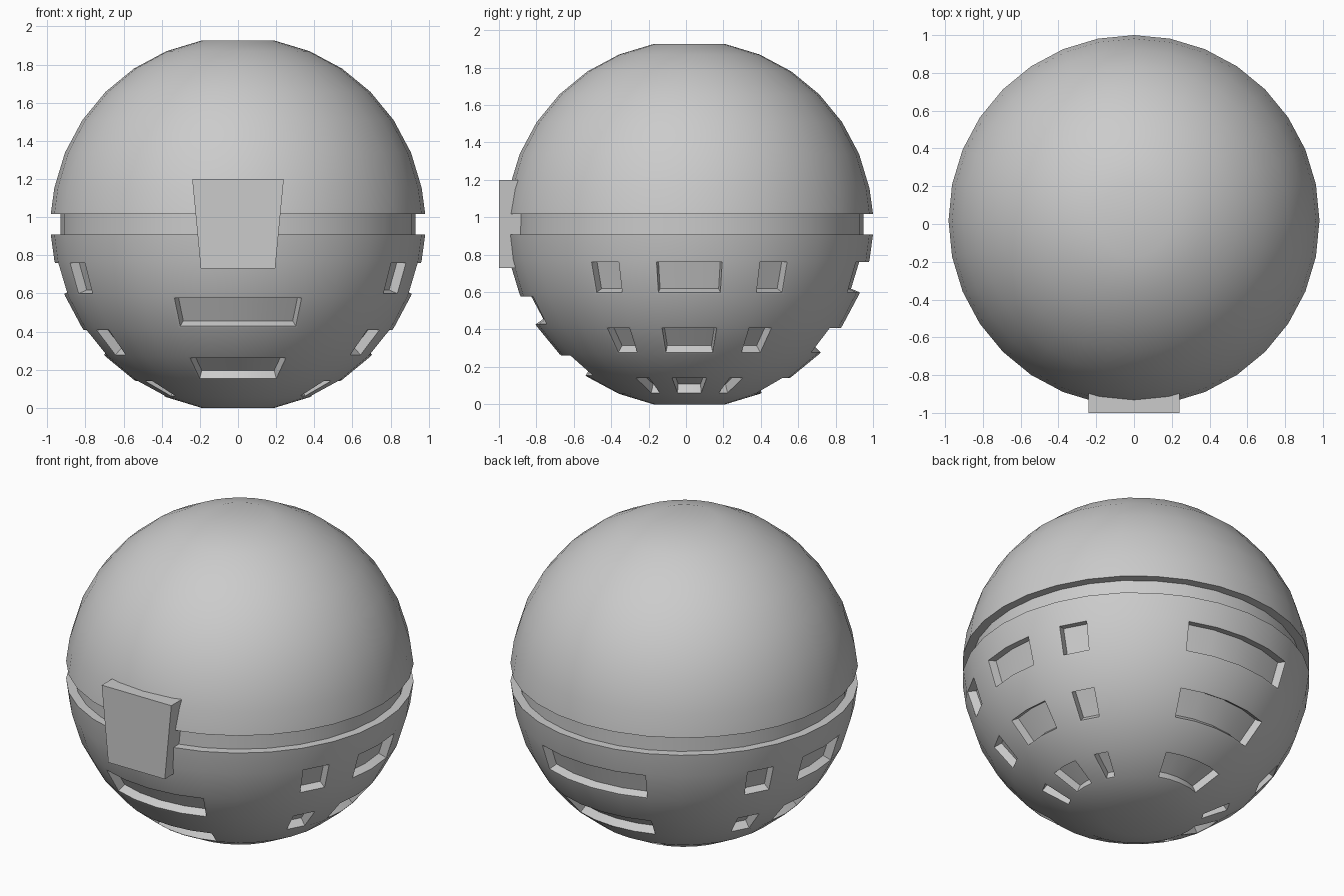
import bpy, bmesh, math
from mathutils import Vector

if "Cube" in bpy.data.objects:
    bpy.data.objects.remove(bpy.data.objects["Cube"])

R, SEG = 0.982, 32
CENTER = Vector((0, 0.018, 0.963))
STEP = math.radians(11.25)

grey = bpy.data.materials.new("plain grey")
grey.diffuse_color = (0.6, 0.6, 0.6, 1)
grey.use_nodes = True
grey.node_tree.nodes["Principled BSDF"].inputs["Base Color"].default_value = grey.diffuse_color


def finish(name, bm):
    bmesh.ops.recalc_face_normals(bm, faces=bm.faces)
    mesh = bpy.data.meshes.new(name)
    bm.to_mesh(mesh)
    bm.free()
    mesh.materials.append(grey)
    ob = bpy.data.objects.new(name, mesh)
    bpy.context.collection.objects.link(ob)
    bpy.ops.object.select_all(action='DESELECT')
    ob.select_set(True)
    bpy.context.view_layer.objects.active = ob
    bpy.ops.object.shade_smooth_by_angle(angle=math.radians(30))
    return ob


# Sphere profile (radius, height): flat poles, recessed belt around the equator
upper = [(R * math.cos(i * STEP), R * math.sin(i * STEP)) for i in range(7, 0, -1)]
belt = [(R, 0.054), (0.93, 0.054), (0.93, -0.054), (R, -0.054)]
profile = upper + belt + [(r, -z) for r, z in reversed(upper)]

bm = bmesh.new()
rings = [[bm.verts.new(CENTER + Vector((r * math.cos(k * STEP), r * math.sin(k * STEP), z)))
          for k in range(SEG)] for r, z in profile]
cells = {}
for i in range(len(rings) - 1):
    for k in range(SEG):
        n = (k + 1) % SEG
        cells[i, k] = bm.faces.new((rings[i][k], rings[i + 1][k], rings[i + 1][n], rings[i][n]))
bm.faces.new(rings[0])
bm.faces.new(rings[-1])

# Window openings: cells picked by row below the belt and by segment
first = len(upper) + len(belt)          # first ring row below the equator band
side = [-3, -1, 0, 2]                   # small, double, small
wide = [-2, -1, 0, 1]
windows = []
for row in (0, 2, 4):
    for middle, cols in ((0, side), (16, side), (8, wide)):
        windows += [cells[first + row, (middle + c) % SEG] for c in cols]
for row in (1, 3):
    windows += [cells[first + row, (24 + c) % SEG] for c in wide]

bmesh.ops.recalc_face_normals(bm, faces=bm.faces)
bmesh.ops.inset_region(bm, faces=windows, thickness=0.012, use_even_offset=True)
bmesh.ops.inset_region(bm, faces=windows, thickness=0.001, use_even_offset=True)
for v in {v for f in windows for v in f.verts}:
    v.co -= (v.co - CENTER).normalized() * 0.05
finish("sphere_shell", bm)

# Tapered front latch plate
bm = bmesh.new()
loops = [[bm.verts.new((x, y, z)) for x, z in
          ((-0.195, 0.73), (0.195, 0.73), (0.24, 1.2), (-0.24, 1.2))] for y in (-1.0, -0.87)]
bm.faces.new(loops[0])
bm.faces.new(loops[1])
for a in range(4):
    b = (a + 1) % 4
    bm.faces.new((loops[0][a], loops[0][b], loops[1][b], loops[1][a]))
finish("front_latch", bm)
